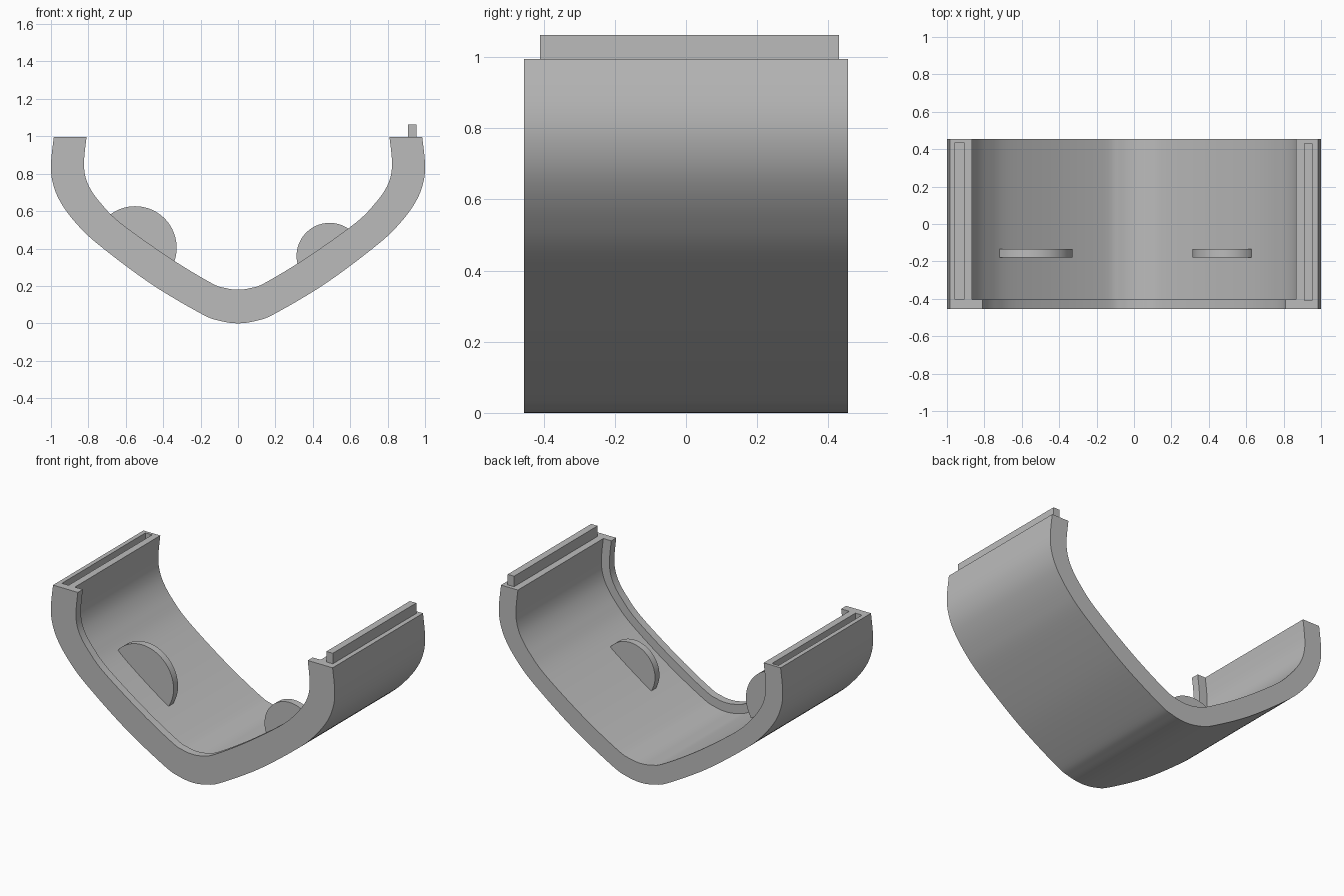
import bpy, bmesh, math
from mathutils import Vector

cube = bpy.data.objects.get("Cube")
if cube:
    bpy.data.objects.remove(cube, do_unlink=True)

grey = bpy.data.materials.new("plain_grey")
grey.use_nodes = True
grey.diffuse_color = (0.5, 0.5, 0.5, 1)
grey.node_tree.nodes["Principled BSDF"].inputs["Base Color"].default_value = (0.5, 0.5, 0.5, 1)


def add_object(name, bm):
    bmesh.ops.recalc_face_normals(bm, faces=bm.faces[:])
    mesh = bpy.data.meshes.new(name)
    bm.to_mesh(mesh)
    bm.free()
    mesh.materials.append(grey)
    obj = bpy.data.objects.new(name, mesh)
    bpy.context.collection.objects.link(obj)
    return obj


def activate(obj):
    bpy.ops.object.select_all(action='DESELECT')
    obj.select_set(True)
    bpy.context.view_layer.objects.active = obj


def smooth(obj):
    activate(obj)
    bpy.ops.object.shade_smooth_by_angle(angle=math.radians(30))


def box(name, low, high):
    low, high = Vector(low), Vector(high)
    bm = bmesh.new()
    bmesh.ops.create_cube(bm, size=1)
    bmesh.ops.scale(bm, vec=high - low, verts=bm.verts[:])
    bmesh.ops.translate(bm, vec=(low + high) / 2, verts=bm.verts[:])
    return add_object(name, bm)


def spline(points, steps):
    """Smooth curve through the points."""
    pts = [points[0]] + points + [points[-1]]
    out = []
    for a, b, c, d in zip(pts, pts[1:], pts[2:], pts[3:]):
        for i in range(steps):
            t = i / steps
            out.append(0.5 * (2 * b + (c - a) * t + (2 * a - 5 * b + 4 * c - d) * t * t
                              + (3 * b - a - 3 * c + d) * t ** 3))
    return out + [points[-1]]


# Half profile: outer x, outer z, lip x, lip z
half = [Vector(p) for p in (
    (0, 0, 0, 0.18), (0.1, 0.014, 0.065, 0.188), (0.2, 0.053, 0.144, 0.216),
    (0.47, 0.214, 0.37, 0.353), (0.75, 0.424, 0.63, 0.538), (0.87, 0.54, 0.735, 0.644),
    (0.95, 0.65, 0.79, 0.72), (0.99, 0.75, 0.817, 0.79), (1.0, 0.85, 0.823, 0.87),
    (0.985, 0.995, 0.81, 0.995))]
profile = [Vector((-p[0], p[1], -p[2], p[3])) for p in reversed(half[1:])] + half

# Curved band with a thicker lip along its front edge
FRONT, STEP, BACK = -0.455, -0.405, 0.455
bm = bmesh.new()
rings = []
for p in spline(profile, 6):
    outer, lip = Vector(p[:2]), Vector(p[2:])
    wall = outer.lerp(lip, 0.68)
    section = ((outer, FRONT), (lip, FRONT), (lip, STEP), (wall, STEP), (wall, BACK), (outer, BACK))
    rings.append([bm.verts.new((q.x, y, q.y)) for q, y in section])
for a, b in zip(rings, rings[1:]):
    for i in range(6):
        j = (i + 1) % 6
        bm.faces.new((a[i], a[j], b[j], b[i]))
bm.faces.new(rings[0])
bm.faces.new(rings[-1])
band = add_object("curved_band", bm)

# Groove in the top of the right end
cutter = box("groove_cutter", (-0.957, -0.405, 0.925), (-0.91, 0.435, 1.1))
cutter.hide_render = True
cut = band.modifiers.new("groove", 'BOOLEAN')
cut.operation = 'DIFFERENCE'
cut.solver = 'EXACT'
cut.object = cutter
activate(band)
bpy.ops.object.modifier_apply(modifier=cut.name)
bpy.data.objects.remove(cutter, do_unlink=True)
smooth(band)

# Tongue on the left end
box("tongue", (0.91, -0.41, 0.98), (0.955, 0.43, 1.062))


# Rounded tabs standing on the inner wall
def tab(name, x, z, radius, start, end, y0=-0.18, y1=-0.135, steps=40):
    bm = bmesh.new()
    verts = []
    for i in range(steps + 1):
        a = math.radians(start + (end - start) * i / steps)
        verts.append(bm.verts.new((x + radius * math.cos(a), y0, z + radius * math.sin(a))))
    face = bm.faces.new(verts)
    new = bmesh.ops.extrude_face_region(bm, geom=[face])["geom"]
    moved = [v for v in new if isinstance(v, bmesh.types.BMVert)]
    bmesh.ops.translate(bm, vec=(0, y1 - y0, 0), verts=moved)
    smooth(add_object(name, bm))


tab("right_tab", -0.55, 0.404, 0.222, -35, 144)
tab("left_tab", 0.49, 0.36, 0.177, 35, 212)
